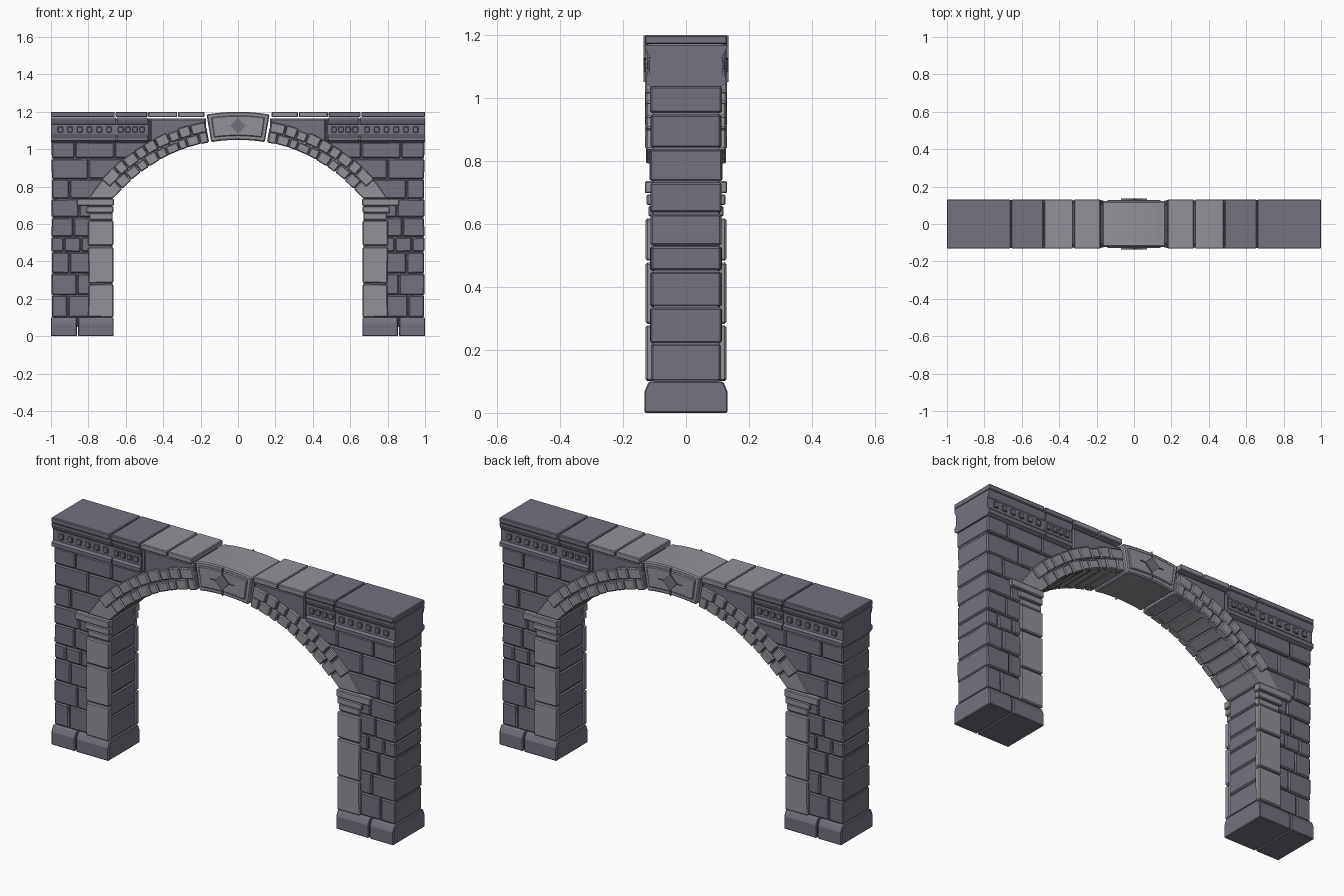
import bpy, bmesh, math, random
from math import sin, cos, radians, sqrt

if "Cube" in bpy.data.objects:
    bpy.data.objects.remove(bpy.data.objects["Cube"])

random.seed(4)
CZ = 0.19                      # height of the arch centre
R_IN, R_MID, R_OUT = 0.86, 0.914, 0.972


def material(name, rgb):
    m = bpy.data.materials.new(name)
    m.diffuse_color = (*rgb, 1)
    m.use_nodes = True
    m.node_tree.nodes["Principled BSDF"].inputs["Base Color"].default_value = m.diffuse_color
    return m


DARK = material("dark_stone", (0.17, 0.165, 0.21))
LIGHT = material("light_stone", (0.29, 0.285, 0.32))


def prism(bm, pts, lo, hi, axis="y"):
    """Extrude a 2D outline: (x, z) along y, or (y, z) along x."""
    def place(p, t):
        return (p[0], t, p[1]) if axis == "y" else (t, p[0], p[1])
    a = [bm.verts.new(place(p, lo)) for p in pts]
    b = [bm.verts.new(place(p, hi)) for p in pts]
    bm.faces.new(a)
    bm.faces.new(b[::-1])
    n = len(pts)
    for i in range(n):
        bm.faces.new((a[i], b[i], b[(i + 1) % n], a[(i + 1) % n]))


def rect(x0, x1, z0, z1, j=0.0):
    return [(x + random.uniform(-j, j), z + random.uniform(-j, j))
            for x, z in ((x0, z0), (x1, z0), (x1, z1), (x0, z1))]


def polar(r, deg):
    return (r * sin(radians(deg)), CZ + r * cos(radians(deg)))


def sector(r0, r1, a0, a1, n=2):
    ang = [a0 + (a1 - a0) * i / n for i in range(n + 1)]
    return [polar(r0, a) for a in ang] + [polar(r1, a) for a in reversed(ang)]


def arc_x(z, r):
    """Half width of the arch circle at height z, never inside the keystone."""
    return max(0.172, sqrt(max(0, r * r - (z - CZ) ** 2)))


def finish(bm, name, mat, bevel=0.006, mirror=True):
    bmesh.ops.recalc_face_normals(bm, faces=bm.faces)
    me = bpy.data.meshes.new(name)
    bm.to_mesh(me)
    bm.free()
    me.materials.append(mat)
    ob = bpy.data.objects.new(name, me)
    bpy.context.collection.objects.link(ob)
    if bevel:
        b = ob.modifiers.new("bevel", "BEVEL")
        b.width, b.segments, b.limit_method = bevel, 1, "ANGLE"
        b.angle_limit = radians(35)
    if mirror:
        m = ob.modifiers.new("mirror", "MIRROR")
        m.use_axis[0] = True
        m.use_mirror_merge = False
    return ob


def both_faces(bm, pts, y0, y1):
    prism(bm, pts, -y1, -y0)
    prism(bm, pts, y0, y1)


# Plinth: two moulded stones under each pier
bm = bmesh.new()
half = [(0.132, 0), (0.132, 0.068), (0.126, 0.082), (0.117, 0.1)]
outline = half + [(-y, z) for y, z in reversed(half)]
for x0, x1 in ((0.665, 0.855), (0.861, 1.0)):
    prism(bm, outline, x0, x1, "x")
finish(bm, "plinth", DARK, 0.004)

# Mortar core behind the stones
bm = bmesh.new()
zs = [0.735 + (1.165 - 0.735) * i / 14 for i in range(15)]
core = [(0.992, 1.165), (0.992, 0.05), (0.678, 0.05), (0.678, 0.735)]
core += [(arc_x(z, 0.9), z) for z in zs]
prism(bm, core, -0.104, 0.104)
finish(bm, "mortar_core", DARK, 0)

# Pier and spandrel courses, each with its own vertical joints
courses = [(0.10, 0.22, [0.91]), (0.22, 0.335, [0.86]), (0.335, 0.45, [0.90]),
           (0.45, 0.53, [0.84, 0.93]), (0.53, 0.635, [0.88]), (0.635, 0.735, [0.85]),
           (0.735, 0.84, [0.90]), (0.84, 0.95, [0.80]), (0.95, 1.04, [0.66, 0.87]),
           (1.04, 1.165, [0.47])]
bm = bmesh.new()
for z0, z1, joints in courses:
    za, zb = z0 + 0.002, z1 - 0.002
    xs = [0.67] + joints + [0.998]
    for i in range(len(xs) - 1):
        d = random.uniform(0.110, 0.115)
        x0, x1 = xs[i] + 0.002, xs[i + 1] - 0.002
        if i == 0 and z0 > 0.7:      # stone cut to the back of the arch
            edge = [zb + (za - zb) * k / 6 for k in range(7)]
            pts = [(arc_x(z, 0.94), z) for z in edge] + [(x1, za), (x1, zb)]
        else:
            pts = rect(x0, x1, za, zb, 0.0015)
        prism(bm, pts, -d, d)
finish(bm, "wall_stones", DARK)

# Dressed jamb stones on front and back of the opening
bm = bmesh.new()
for z0, z1 in ((0.102, 0.278), (0.284, 0.478), (0.484, 0.618)):
    both_faces(bm, rect(0.666, 0.8, z0, z1, 0.001), 0.095, 0.128)
finish(bm, "jamb_stones", LIGHT, 0.005)

# Impost mouldings stepping out below the arch
bm = bmesh.new()
for x0, x1, z0, z1, y in ((0.67, 0.795, 0.624, 0.657, 0.119),
                          (0.666, 0.81, 0.66, 0.694, 0.125),
                          (0.664, 0.862, 0.698, 0.736, 0.131)):
    both_faces(bm, rect(x0, x1, z0, z1), 0.09, y)
finish(bm, "impost", LIGHT, 0.004)

# Springer stones at the foot of the arch
bm = bmesh.new()
prism(bm, [(0.668, 0.737), (0.8, 0.737), polar(R_OUT, 50), polar(R_OUT, 46),
           polar(R_IN, 46)], -0.116, 0.116)
finish(bm, "springer", LIGHT, 0.005)

# Two staggered rings of small arch stones on each face
bm = bmesh.new()
inner = [10.4, 13.5, 18, 21, 25.5, 29, 33.5, 37, 41.5, 46]
outer = [10.4, 15.5, 19.5, 23, 27.5, 31.5, 35, 39.5, 43, 48.5]
for joints, r0, r1 in ((inner, R_IN, R_MID), (outer, R_MID + 0.003, R_OUT)):
    for a0, a1 in zip(joints, joints[1:]):
        k = random.uniform(-0.006, 0.006)
        lo = r0 if r0 > R_IN else r0 + random.uniform(0, 0.003)
        both_faces(bm, sector(lo, r1 + k, a0 + 0.15, a1 - 0.15, 1),
                   0.09, random.uniform(0.125, 0.131))
finish(bm, "arch_ring_stones", LIGHT, 0.005)

# Deep vault stones forming the underside
bm = bmesh.new()
for i in range(8):
    a = 10.2 + i * 4.5
    prism(bm, sector(0.864, 0.94, a + 0.12, a + 4.38, 1), -0.112, 0.112)
finish(bm, "vault_stones", LIGHT, 0.004)

# Keystone with raised panel and pointed diamond ornament
bm = bmesh.new()
prism(bm, sector(R_IN, 1.01, -9.6, 9.6, 6), -0.122, 0.122)
finish(bm, "keystone", LIGHT, 0.006, False)
bm = bmesh.new()
both_faces(bm, sector(0.882, 0.99, -8.3, 8.3, 6), 0.11, 0.129)
finish(bm, "keystone_panel", LIGHT, 0.004, False)
bm = bmesh.new()
for w, h in ((0.042, 0.042), (0.004, 0.074), (0.07, 0.004)):
    both_faces(bm, [(w, 1.125), (0, 1.125 + h), (-w, 1.125), (0, 1.125 - h)], 0.12, 0.135)
finish(bm, "keystone_diamond", DARK, 0, False)

# Cornice moulding in two lengths, with dentils in its hollow
bm = bmesh.new()
half = [(0.112, 1.037), (0.127, 1.046), (0.127, 1.066), (0.117, 1.076), (0.115, 1.132),
        (0.121, 1.138), (0.128, 1.158), (0.128, 1.169)]
outline = half + [(-y, z) for y, z in reversed(half)]
for x0, x1 in ((0.485, 0.648), (0.653, 1.0)):
    prism(bm, outline, x0, x1, "x")
finish(bm, "cornice", DARK, 0)
bm = bmesh.new()
for x in [0.513 + 0.038 * i for i in range(4)] + [0.69 + 0.052 * i for i in range(6)]:
    both_faces(bm, rect(x - 0.014, x + 0.014, 1.09, 1.12), 0.105, 0.124)
finish(bm, "dentils", DARK, 0.003)

# Coping slabs along the top
for name, mat, spans in (("coping_outer", DARK, ((0.484, 0.655), (0.66, 1.0))),
                         ("coping_inner", LIGHT, ((0.18, 0.32), (0.325, 0.48)))):
    bm = bmesh.new()
    for x0, x1 in spans:
        prism(bm, rect(x0, x1, 1.171, 1.2), -0.131, 0.131)
    finish(bm, name, mat, 0.004)
